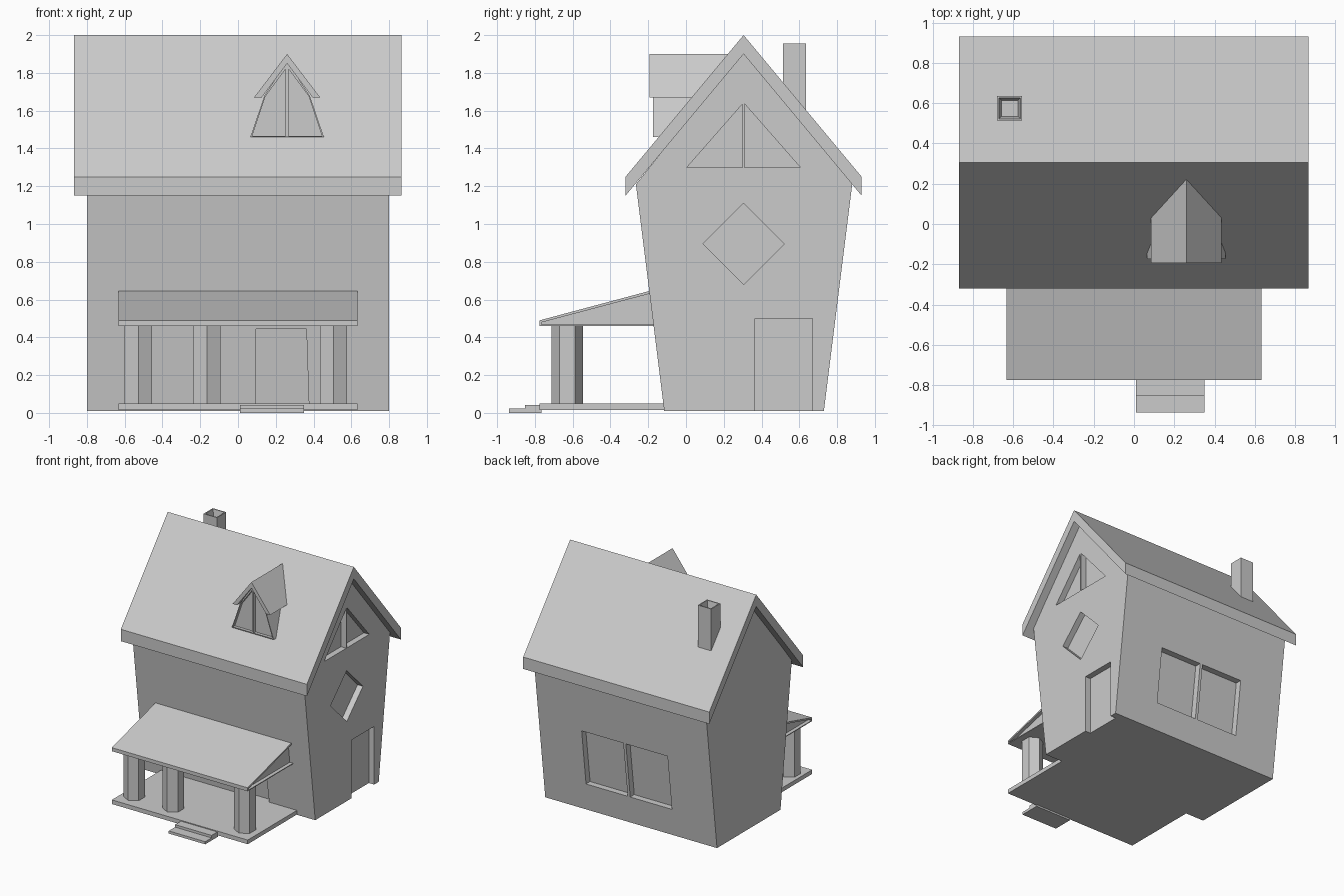
import bpy, bmesh
from mathutils import Vector

if "Cube" in bpy.data.objects:
    bpy.data.objects.remove(bpy.data.objects["Cube"], do_unlink=True)

grey = bpy.data.materials.new("plain_grey")
grey.use_nodes = True
COLOUR = (0.6, 0.6, 0.6, 1)
grey.diffuse_color = COLOUR
grey.node_tree.nodes["Principled BSDF"].inputs["Base Color"].default_value = COLOUR


def finish(name, bm):
    bmesh.ops.recalc_face_normals(bm, faces=bm.faces)
    mesh = bpy.data.meshes.new(name)
    bm.to_mesh(mesh)
    bm.free()
    mesh.materials.append(grey)
    obj = bpy.data.objects.new(name, mesh)
    bpy.context.collection.objects.link(obj)
    return obj


def prism(name, points, sweep):
    """Sweep a flat outline along a vector."""
    bm = bmesh.new()
    face = bm.faces.new([bm.verts.new(p) for p in points])
    ext = bmesh.ops.extrude_face_region(bm, geom=[face])
    verts = [v for v in ext["geom"] if isinstance(v, bmesh.types.BMVert)]
    bmesh.ops.translate(bm, verts=verts, vec=Vector(sweep))
    if not face.is_valid or len(bm.faces) < len(points) + 2:
        bm.faces.new([v for v in bm.verts if v not in verts])
    return finish(name, bm)


def along_x(name, outline, x0, x1):
    return prism(name, [(x0, y, z) for y, z in outline], (x1 - x0, 0, 0))


def along_y(name, outline, y0, y1, lean=0):
    """Outline in x and z, swept in y; lean tilts the outline with height."""
    return prism(name, [(x, y0 + lean * z, z) for x, z in outline], (0, y1 - y0, 0))


def box(name, x0, x1, y0, y1, z0, z1):
    return along_x(name, [(y0, z0), (y1, z0), (y1, z1), (y0, z1)], x0, x1)


def cut(target, cutter):
    cutter.hide_render = True
    mod = target.modifiers.new("recess", "BOOLEAN")
    mod.object, mod.operation, mod.solver = cutter, "DIFFERENCE", "EXACT"
    bpy.context.view_layer.objects.active = target
    bpy.ops.object.modifier_apply(modifier=mod.name)
    bpy.data.objects.remove(cutter, do_unlink=True)


MID = 0.305    # ridge position in y

# House body, flaring upward
house = along_x("house_body", [(-0.115, 0.01), (0.73, 0.01), (0.88, 1.21),
                               (MID, 1.92), (-0.265, 1.21)], -0.8, 0.8)

# Recessed openings on the left wall
side_openings = [
    [(0.365, -0.05), (0.67, -0.05), (0.67, 0.5), (0.365, 0.5)],
    [(MID - 0.215, 0.895), (MID, 0.68), (MID + 0.215, 0.895), (MID, 1.11)],
]
for s in (-1, 1):
    side_openings.append([(MID + s * 0.3, 1.3), (MID + s * 0.006, 1.3),
                          (MID + s * 0.006, 1.635)])
for outline in side_openings:
    cut(house, along_x("side_cutter", outline, 0.75, 0.9))

# Recessed front door and two back window panes, following the wall lean
cut(house, along_y("door_cutter", [(0.095, 0.05), (0.375, 0.05), (0.362, 0.445),
                                   (0.095, 0.445)], -0.07, -0.4, -0.125))
for s in (-1, 1):
    a, b = s * 0.012, s * 0.4
    cut(house, along_y("window_cutter", [(a, 0.24), (b, 0.24), (b, 0.71), (a, 0.71)],
                       0.675, 0.95, 0.125))

# Main roof
along_x("main_roof", [(-0.32, 1.15), (-0.32, 1.25), (MID, 2.0), (0.93, 1.25),
                      (0.93, 1.15), (MID, 1.9)], -0.868, 0.866)

# Chimney with a tapered flue
chimney = box("chimney", -0.68, -0.555, 0.513, 0.636, 1.5, 1.955)
bm = bmesh.new()
bm.from_mesh(chimney.data)
top = [max(bm.faces, key=lambda f: f.calc_center_median().z)]
bmesh.ops.inset_region(bm, faces=top, thickness=0.013)
bmesh.ops.inset_region(bm, faces=top, thickness=0.018, depth=-0.07)
bm.to_mesh(chimney.data)
bm.free()

# Dormer with two recessed panes
DX = 0.26
dormer = along_y("dormer_body", [(DX - 0.195, 1.46), (DX + 0.195, 1.46), (DX + 0.12, 1.68),
                                 (DX, 1.86), (DX - 0.12, 1.68)], -0.175, 0.2)
for s in (-1, 1):
    pane = [(0.008, 1.467), (0.184, 1.467), (0.115, 1.675), (0.008, 1.82)]
    cut(dormer, along_y("pane_cutter", [(DX + s * x, z) for x, z in pane], -0.3, -0.15))
along_y("dormer_roof", [(DX - 0.175, 1.67), (DX, 1.9), (DX + 0.175, 1.67),
                        (DX + 0.135, 1.67), (DX, 1.85), (DX - 0.135, 1.67)], -0.193, 0.25)

# Porch roof with recessed triangular ends
PX = 0.633
porch_roof = along_x("porch_roof", [(-0.775, 0.46), (-0.775, 0.49), (-0.195, 0.645),
                                    (-0.15, 0.645), (-0.15, 0.46)], -PX, PX)
for s in (-1, 1):
    cut(porch_roof, along_x("gable_cutter", [(-0.765, 0.467), (-0.765, 0.479), (-0.17, 0.637),
                                             (-0.17, 0.467)], s * (PX - 0.03), s * 0.8))

# Porch floor and steps
box("porch_floor", -PX, PX, -0.775, -0.08, 0.015, 0.05)
box("lower_step", 0.01, 0.35, -0.936, -0.765, 0, 0.022)
box("upper_step", 0.01, 0.35, -0.852, -0.765, 0.022, 0.043)

# Six-sided porch columns
for i, x in enumerate((-0.528, -0.164, 0.505)):
    bpy.ops.mesh.primitive_cylinder_add(vertices=6, radius=0.083, depth=0.43,
                                        location=(x, -0.628, 0.255))
    column = bpy.context.object
    column.name = f"porch_column_{i + 1}"
    column.data.materials.append(grey)
